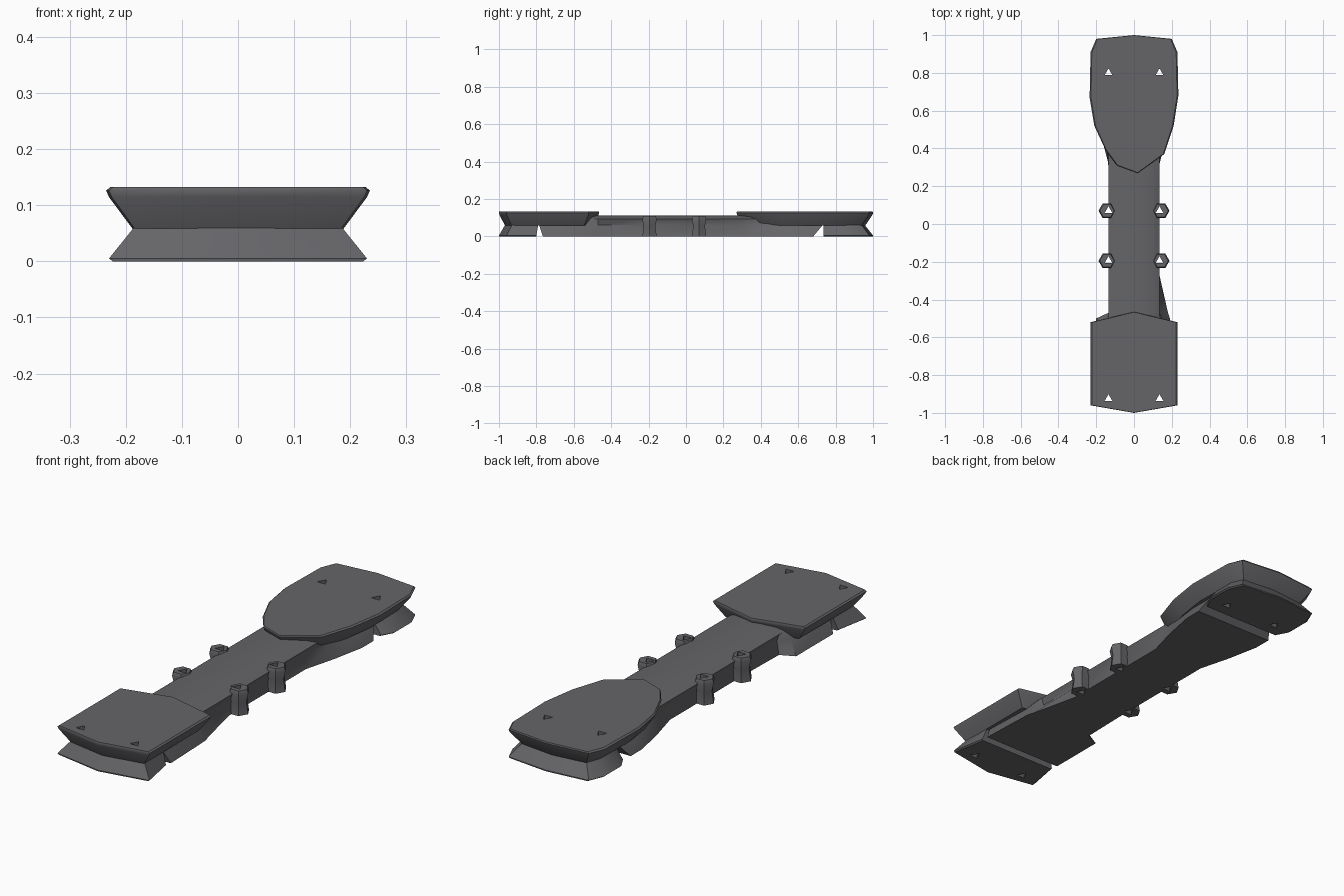
import bpy, bmesh, math

if "Cube" in bpy.data.objects:
    bpy.data.objects.remove(bpy.data.objects["Cube"])

grey = bpy.data.materials.new("dark grey")
grey.diffuse_color = (0.13, 0.13, 0.14, 1)
grey.use_nodes = True
grey.node_tree.nodes["Principled BSDF"].inputs["Base Color"].default_value = grey.diffuse_color


def loft(name, rings):
    """Closed solid through stacked rings: (z, [(x, y), ...]) counter-clockwise."""
    bm = bmesh.new()
    loops = [[bm.verts.new((x, y, z)) for x, y in pts] for z, pts in rings]
    for a, b in zip(loops, loops[1:]):
        for i in range(len(a)):
            j = (i + 1) % len(a)
            bm.faces.new((a[i], a[j], b[j], b[i]))
    bm.faces.new(loops[0][::-1])
    bm.faces.new(loops[-1])
    bmesh.ops.recalc_face_normals(bm, faces=bm.faces)
    me = bpy.data.meshes.new(name)
    bm.to_mesh(me)
    bm.free()
    ob = bpy.data.objects.new(name, me)
    bpy.context.collection.objects.link(ob)
    me.materials.append(grey)
    return ob


def shrink(pts, sx, sy, cy):
    return [(x * sx, cy + (y - cy) * sy) for x, y in pts]


def polygon(cx, cy, r, n, turn):
    return [(cx + r * math.cos(turn + math.tau * i / n),
             cy + r * math.sin(turn + math.tau * i / n)) for i in range(n)]


# Rim outlines of the two end pads
front = [(-0.23, -0.96), (0, -1), (0.23, -0.96), (0.23, -0.52), (0, -0.465), (-0.23, -0.52)]
back = [(0.02, 0.27), (0.16, 0.37), (0.21, 0.52), (0.235, 0.68), (0.23, 0.91), (0.2, 0.98),
        (0, 1), (-0.2, 0.98), (-0.23, 0.91), (-0.235, 0.67), (-0.21, 0.52), (-0.15, 0.39),
        (-0.09, 0.31)]
parts = []
for name, pts, cy in (("front_pad", front, -0.73), ("back_pad", back, 0.65)):
    parts.append(loft(name, [(0.058, shrink(pts, 0.8, 0.88, cy)),
                             (0.115, shrink(pts, 0.98, 0.99, cy)),
                             (0.126, pts),
                             (0.132, shrink(pts, 0.97, 0.995, cy))]))

# Feet under the outer ends, pinched toward the waist
front_foot = [(-0.23, -0.96), (0, -1), (0.23, -0.96), (0.2, -0.8), (-0.2, -0.8)]
front_waist = [(-0.184, -0.93), (0, -0.967), (0.184, -0.93), (0.18, -0.79), (-0.18, -0.79)]
back_foot = [(-0.2, 0.735), (0.2, 0.735), (0.23, 0.79), (0.23, 0.91), (0.2, 0.98),
             (0, 1), (-0.2, 0.98), (-0.23, 0.91), (-0.23, 0.79)]
back_waist = [(x * 0.8, 0.735 + (y - 0.735) * 0.83) for x, y in back_foot]
for name, low, waist in (("front_foot", front_foot, front_waist),
                         ("back_foot", back_foot, back_waist)):
    parts.append(loft(name, [(0, shrink(low, 0.97, 1, 0)), (0.005, low), (0.062, waist)]))


# Connecting bar: side widths at stations along its length
def bar_ring(ys, right, left):
    return ([(x, y) for x, y in zip(right, ys)] +
            [(-x, y) for x, y in reversed(list(zip(left, ys)))])


low_y = [-0.765, -0.5, -0.47, -0.25, 0.3, 0.45, 0.6, 0.68]
mid_y = [-0.785, -0.52, -0.47, -0.25, 0.3, 0.45, 0.6, 0.73]
top_y = [-0.7, -0.52, -0.47, -0.25, 0.3, 0.42, 0.55, 0.64]
mid_x = [0.17, 0.16, 0.125, 0.12, 0.12, 0.15, 0.17, 0.17]
parts.append(loft("bar", [
    (0, bar_ring(low_y, [0.2, 0.19, 0.18, 0.13, 0.13, 0.17, 0.2, 0.2],
                 [0.2, 0.2, 0.135, 0.13, 0.13, 0.17, 0.2, 0.2])),
    (0.06, bar_ring(mid_y, mid_x, mid_x)),
    (0.092, bar_ring(top_y, [0.135] * 8, [0.135] * 8)),
    (0.105, bar_ring(top_y, [0.105] * 8, [0.105] * 8)),
    (0.112, bar_ring(top_y, [0.04] * 8, [0.04] * 8))]))

# Side lugs on the bar
for side, word in ((1, "right"), (-1, "left")):
    for y, spot in ((0.07, "rear"), (-0.195, "forward")):
        turn = 0 if side > 0 else math.pi
        parts.append(loft(f"{word}_{spot}_lug", [
            (z, polygon(side * 0.143, y, r, 6, turn))
            for z, r in ((0, 0.044), (0.055, 0.036), (0.095, 0.045), (0.11, 0.038))]))

# Triangular screw holes through pads, feet and lugs
holes = [(s * 0.135, y) for s in (-1, 1) for y in (0.8, 0.07, -0.195, -0.925)]
for ob in parts:
    xs = [v.co.x for v in ob.data.vertices]
    ys = [v.co.y for v in ob.data.vertices]
    bpy.context.view_layer.objects.active = ob
    for hx, hy in holes:
        if not (min(xs) < hx + 0.03 and max(xs) > hx - 0.03
                and min(ys) < hy < max(ys)):
            continue
        cutter = loft("hole_cutter", [(z, polygon(hx, hy, 0.024, 3, math.pi / 2))
                                      for z in (-0.1, 0.3)])
        cutter.hide_render = True
        mod = ob.modifiers.new("hole", 'BOOLEAN')
        mod.operation = 'DIFFERENCE'
        mod.solver = 'EXACT'
        mod.object = cutter
        bpy.ops.object.modifier_apply(modifier=mod.name)
        bpy.data.objects.remove(cutter)

# Smooth sides with sharp rims
for ob in parts:
    bpy.ops.object.select_all(action='DESELECT')
    ob.select_set(True)
    bpy.context.view_layer.objects.active = ob
    bpy.ops.object.shade_smooth_by_angle(angle=math.radians(35))
